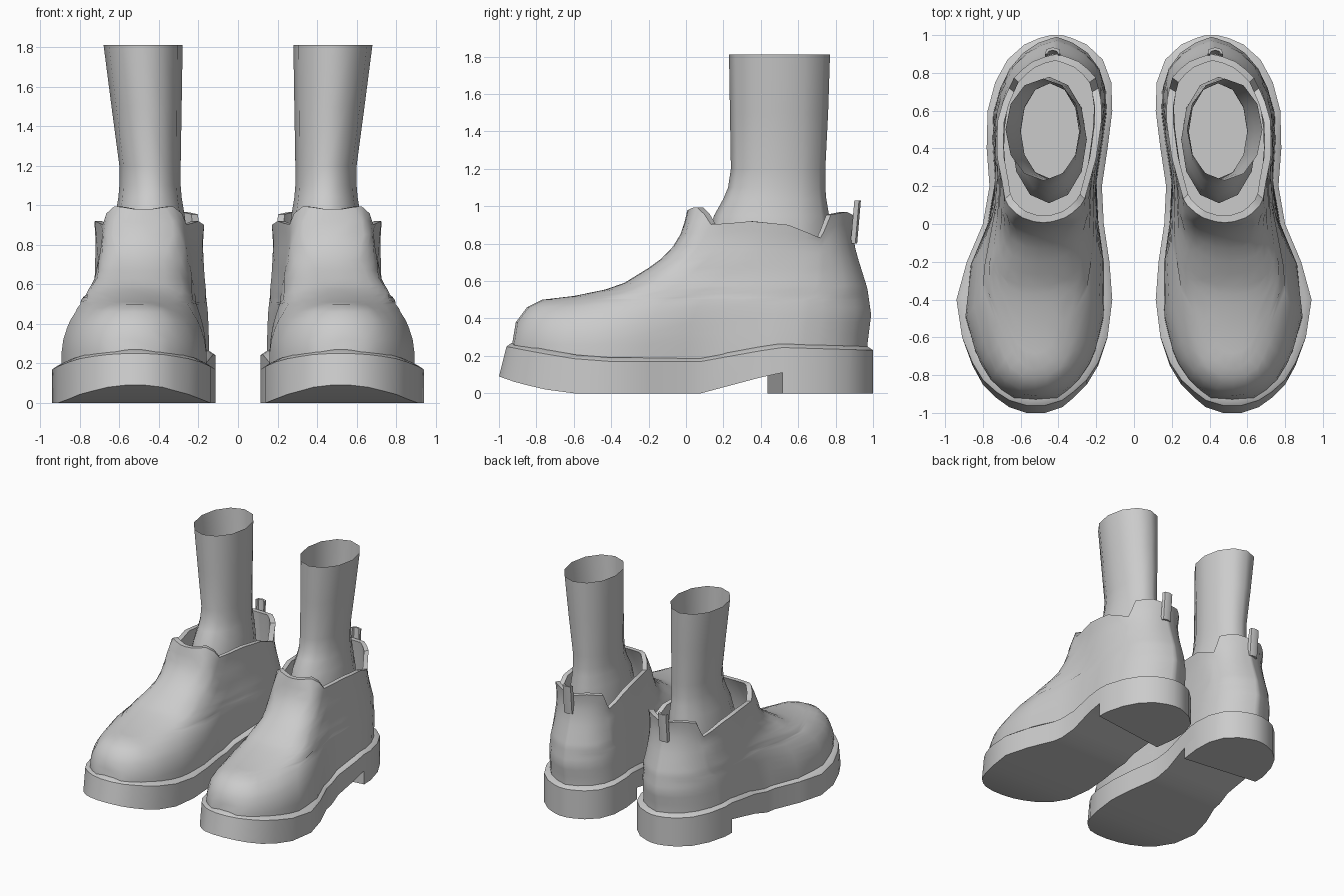
import bpy, bmesh, math

if "Cube" in bpy.data.objects:
    bpy.data.objects.remove(bpy.data.objects["Cube"], do_unlink=True)

grey = bpy.data.materials.new("plain grey")
grey.use_nodes = True
grey.diffuse_color = (0.6, 0.6, 0.6, 1)
grey.node_tree.nodes["Principled BSDF"].inputs["Base Color"].default_value = (0.6, 0.6, 0.6, 1)


def interp(table, t, col=1):
    """Piecewise linear lookup in rows sorted by their first entry."""
    if t <= table[0][0]:
        return table[0][col]
    for a, b in zip(table, table[1:]):
        if t <= b[0]:
            return a[col] + (b[col] - a[col]) * (t - a[0]) / (b[0] - a[0])
    return table[-1][col]


def clamp(v):
    return max(0.0, min(1.0, v))


def skin(name, rings, cap_start=False, cap_end=False, angle=40):
    """Bridge closed rings into a surface, mirrored to make the pair."""
    bm = bmesh.new()
    loops = [[bm.verts.new(p) for p in ring] for ring in rings]
    m = len(loops[0])
    for a, b in zip(loops, loops[1:]):
        for i in range(m):
            j = (i + 1) % m
            bm.faces.new((a[i], a[j], b[j], b[i]))
    for ring, wanted in ((loops[0], cap_start), (loops[-1], cap_end)):
        if wanted:
            for i in range(m // 2 - 1):
                bm.faces.new((ring[i], ring[i + 1], ring[m - 2 - i], ring[m - 1 - i]))
    bmesh.ops.recalc_face_normals(bm, faces=bm.faces[:])
    mesh = bpy.data.meshes.new(name)
    bm.to_mesh(mesh)
    bm.free()
    mesh.materials.append(grey)
    obj = bpy.data.objects.new(name, mesh)
    bpy.context.collection.objects.link(obj)
    bpy.ops.object.select_all(action="DESELECT")
    obj.select_set(True)
    bpy.context.view_layer.objects.active = obj
    bpy.ops.object.shade_smooth_by_angle(angle=math.radians(angle))
    obj.modifiers.new("pair", "MIRROR")
    return obj


# Sole outline: y, inner x, outer x
OUTLINE = [(-1, .47, .57), (-.97, .38, .66), (-.92, .32, .73), (-.85, .25, .8),
           (-.75, .19, .855), (-.6, .14, .91), (-.4, .115, .94), (-.2, .13, .885),
           (0, .16, .8), (.2, .17, .765), (.4, .14, .78), (.6, .115, .775),
           (.75, .12, .735), (.87, .165, .67), (.95, .25, .58), (.985, .33, .5),
           (1, .38, .44)]
SOLE_TOP = [(-1, .27), (-.8, .235), (-.6, .205), (-.4, .19), (.08, .19),
            (.3, .23), (.5, .265), (1, .25)]
SOLE_BOTTOM = [(-1, .09), (-.9, .055), (-.75, .02), (-.6, 0), (.08, 0),
               (.4, .085), (.515, .11)]


def sole_ring(table, drop=0.0, inset=0.0, rake=0.0):
    outer, inner = [], []
    for y in sorted([r[0] for r in OUTLINE] + [.08, .515]):
        a, b = interp(OUTLINE, y, 1), interp(OUTLINE, y, 2)
        mid, half = (a + b) / 2, max((b - a) / 2 - inset, .02)
        z = interp(table, y) - drop
        yy = (y + rake * clamp((-.6 - y) / .4)) * (1 - inset)
        outer.append((mid + half, yy, z))
        inner.append((mid - half, yy, z))
    return outer + inner[::-1]


# Sole with a sloped lip
skin("sole", [sole_ring(SOLE_BOTTOM), sole_ring(SOLE_TOP, drop=.02, rake=.04),
              sole_ring(SOLE_TOP, inset=.03, rake=.04)], True, True)


# Heel block with a slanted front
def heel_ring(z):
    ys = [r[0] for r in OUTLINE if r[0] > .5]
    outer = [(interp(OUTLINE, y, 2), y, z) for y in [.515] + ys]
    inner = [(interp(OUTLINE, y, 1), y, z) for y in [.435] + ys]
    return outer + inner[::-1]


skin("heel", [heel_ring(0), heel_ring(.11)], True, True)

# Upper: instep line (y, z), heel line (z, y), collar height (y, z), ankle waist (z, scale)
INSTEP = [(-.95, .17), (-.93, .26), (-.91, .38), (-.85, .46), (-.77, .5), (-.6, .52),
          (-.43, .555), (-.33, .59), (-.2, .67), (-.09, .75), (-.02, .86),
          (.01, .98), (.2, 1.4), (.4, 4)]
INSTEP_BY_Z = [(z, y) for y, z in INSTEP]
HEEL_LINE = [(.26, .97), (.42, .99), (.56, .97), (.72, .92), (.8, .9), (.9, .89), (.97, .9)]
COLLAR = [(.01, .98), (.05, 1), (.09, .97), (.135, .9), (.35, .92), (.55, .9),
          (.72, .83), (.74, .87), (.775, .955), (.86, .97), (.9, .95)]
WAIST = [(.25, 1), (.45, .98), (.65, .92), (.8, .9), (.95, .94)]
STATIONS = [.01, .015, .035, .06, .1, .135, .22, .35, .45, .55, .65, .72, .74,
            .775, .82, .86, .885, .897, .9]
SHOULDER = .72


def upper_ring(level, collar=None):
    """Contour at a height; collar from 0 to 1 lifts it to the collar edge."""
    front, back = interp(INSTEP_BY_Z, level), interp(HEEL_LINE, level)
    outer, inner = [], []
    for i, s in enumerate(STATIONS):
        y = front + (back - front) * (s - .01) / .89
        z = level
        if collar is not None:
            z = SHOULDER + (interp(COLLAR, y) - SHOULDER) * collar
        stretch = .6 / (back - .4) if y > .4 else 1.03
        y_sole = .4 + (y - .4) * stretch
        a, b = interp(OUTLINE, y_sole, 1), interp(OUTLINE, y_sole, 2)
        mid, half = (a + b) / 2, max((b - a) / 2 - .03, .01)
        half *= 1 - (1 - interp(WAIST, z)) * clamp((y + .3) / .4)
        t = clamp((z - .2) / max(interp(INSTEP, y) - .2, .01))
        half *= (1 - t ** 2.45) ** (1 / 2.45)
        if i in (0, len(STATIONS) - 1):
            outer.append((mid, y, z))
        else:
            outer.append((mid + half, y, z))
            inner.append((mid - half, y, z))
    return outer + inner[::-1]


def shrink(ring, z=None):
    return [(.455 + (p[0] - .455) * .87, .46 + (p[1] - .46) * .92,
             p[2] if z is None else z) for p in ring]


levels = [.17, .26, .32, .38, .42, .46, .48, .5, .51, .52, .535, .555, .575, .59,
          .63, .67, SHOULDER]
rings = [upper_ring(z) for z in levels]
shoulder_ring = rings[-1]
rings += [upper_ring(SHOULDER + .25 * f, f) for f in (.25, .5, .75, 1)]
# Rim and lining
rings += [shrink(rings[-1]), shrink(shoulder_ring), shrink(shoulder_ring, .6)]
skin("upper", rings, cap_end=True, angle=50)

# Sock: z, x range, y range
SOCK = [(.5, .25, .65, .12, .78), (.8, .25, .65, .11, .78), (.95, .27, .62, .15, .765),
        (1.04, .285, .605, .2, .75), (1.1, .29, .6, .225, .745), (1.2, .29, .6, .24, .745),
        (1.5, .285, .64, .235, .76), (1.81, .28, .68, .23, .77)]
SIDES = 12
rings = []
for z, x0, x1, y0, y1 in SOCK:
    angles = [math.tau * i / SIDES for i in range(SIDES)]
    rings.append([((x0 + x1) / 2 + (x1 - x0) / 2 * math.cos(a),
                   (y0 + y1) / 2 + (y1 - y0) / 2 * math.sin(a), z) for a in angles])
skin("sock", rings, cap_start=True, angle=50)

# Pull tab: curved strap at the back
half_out, half_in = [(.04, 0), (.035, .025)], [(.028, 0), (.022, .014)]
plan = [(-x, y) for x, y in half_out] + [(0, .035)] + half_out[::-1]
plan += half_in + [(0, .02)] + [(-x, y) for x, y in half_in[::-1]]
skin("pull_tab", [[(.43 + x, y + base, z) for x, y in plan]
                  for base, z in ((.88, .8), (.9, 1.03))], True, True)
